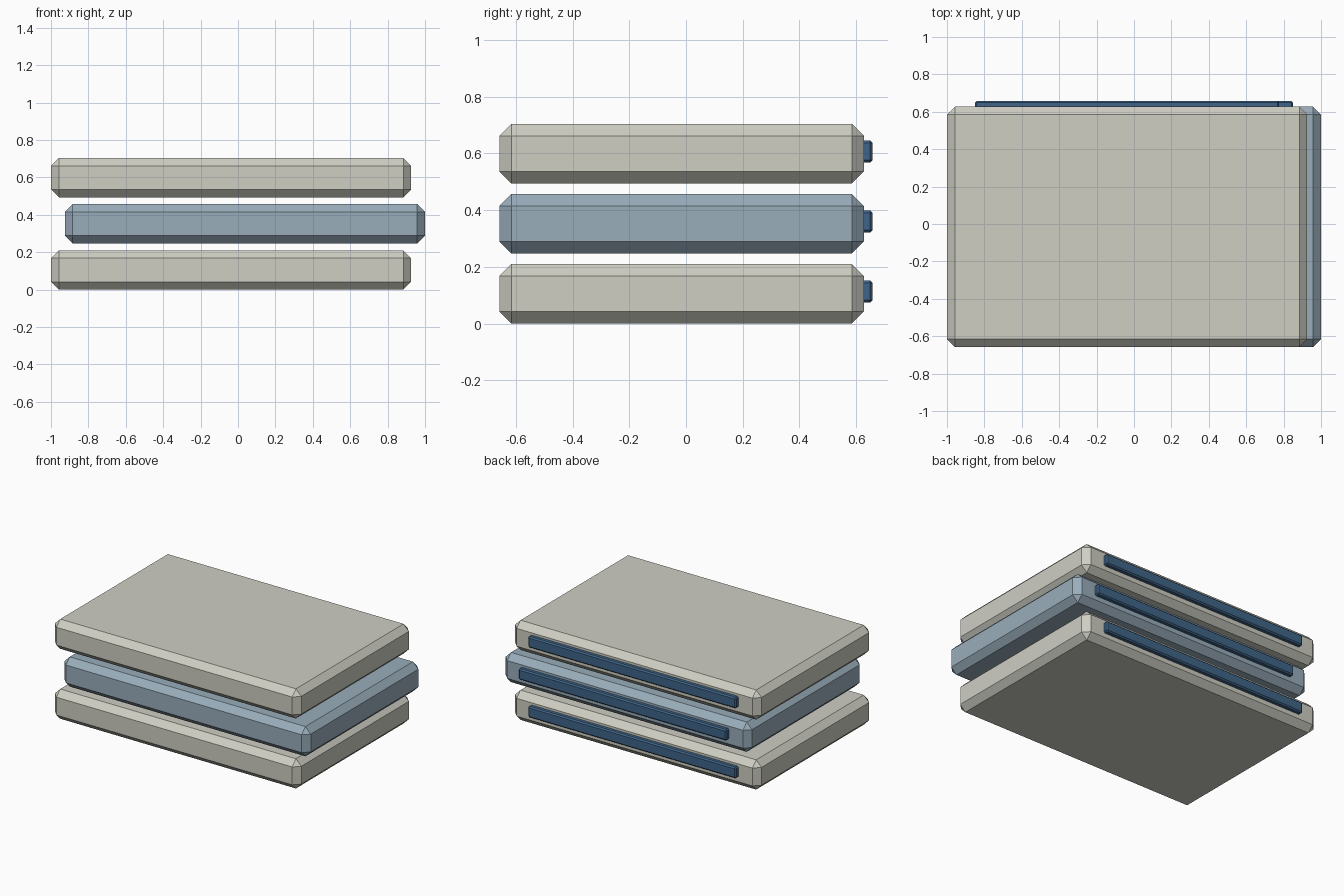
import bpy
import bmesh

if "Cube" in bpy.data.objects:
    bpy.data.objects.remove(bpy.data.objects["Cube"])


def material(name, color):
    m = bpy.data.materials.new(name)
    m.diffuse_color = (*color, 1)
    m.use_nodes = True
    m.node_tree.nodes["Principled BSDF"].inputs["Base Color"].default_value = m.diffuse_color
    return m


def chamfered_box(name, lo, hi, chamfer, mat):
    """Box between two corners with single-segment chamfers on all edges."""
    bm = bmesh.new()
    bmesh.ops.create_cube(bm, size=1)
    for v in bm.verts:
        for i in range(3):
            v.co[i] = hi[i] if v.co[i] > 0 else lo[i]
    bmesh.ops.bevel(bm, geom=bm.edges[:], offset=chamfer, segments=1,
                    affect='EDGES', offset_type='OFFSET')
    mesh = bpy.data.meshes.new(name)
    bm.to_mesh(mesh)
    bm.free()
    mesh.materials.append(mat)
    obj = bpy.data.objects.new(name, mesh)
    bpy.context.collection.objects.link(obj)
    return obj


beige = material("beige", (0.62, 0.62, 0.55))
pale_blue = material("pale_blue", (0.32, 0.42, 0.50))
dark_blue = material("dark_blue", (0.05, 0.13, 0.25))

# Three stacked slabs, the middle one shifted sideways, each with a rear strip
HALF_LEN, HEIGHT, STEP = 0.963, 0.21, 0.247
layers = [("bottom", -0.037, beige), ("middle", 0.037, pale_blue), ("top", -0.037, beige)]
for i, (level, x, mat) in enumerate(layers):
    z = i * STEP
    chamfered_box(level + "_slab", (x - HALF_LEN, -0.658, z),
                  (x + HALF_LEN, 0.627, z + HEIGHT), 0.042, mat)
    chamfered_box(level + "_rear_strip", (x - 0.813, 0.597, z + 0.074),
                  (x + 0.813, 0.658, z + 0.152), 0.009, dark_blue)
